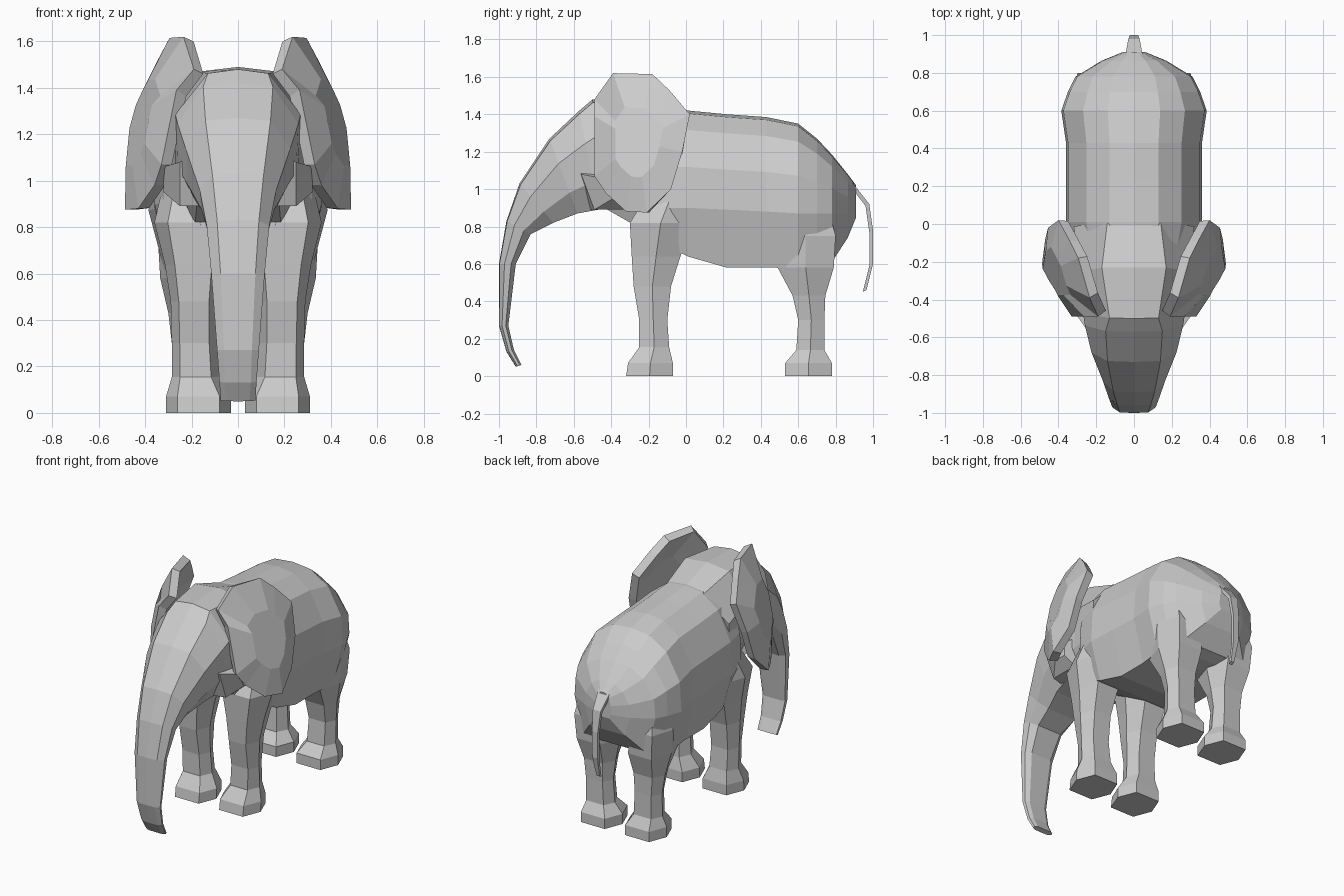
import bpy, bmesh
from mathutils import Vector

if "Cube" in bpy.data.objects:
    bpy.data.objects.remove(bpy.data.objects["Cube"])


def finish(name, bm, mirror=False, thickness=0):
    bmesh.ops.recalc_face_normals(bm, faces=bm.faces)
    mesh = bpy.data.meshes.new(name)
    bm.to_mesh(mesh)
    bm.free()
    obj = bpy.data.objects.new(name, mesh)
    bpy.context.collection.objects.link(obj)
    if thickness:
        sol = obj.modifiers.new("thickness", 'SOLIDIFY')
        sol.thickness = thickness
        sol.offset = -1
    if mirror:
        obj.modifiers.new("mirror", 'MIRROR')
    return obj


def bridge(bm, a, b):
    n = len(a)
    for i in range(n):
        j = (i + 1) % n
        bm.faces.new((a[i], a[j], b[j], b[i]))


def loft(name, rings, mirror=False):
    bm = bmesh.new()
    loops = [[bm.verts.new(p) for p in ring] for ring in rings]
    for a, b in zip(loops, loops[1:]):
        bridge(bm, a, b)
    bm.faces.new(loops[0])
    bm.faces.new(loops[-1])
    return finish(name, bm, mirror)


def symmetric(half):
    """Close a half section whose first and last points lie on x = 0."""
    return half + [(-x, y, z) for x, y, z in half[-2:0:-1]]


# Body: y, half width, back height, flank height, belly height
def body_ring(y, w, top, side, low):
    h = top - side
    return symmetric([(0, y, top), (.36 * w, y, top - .03 * h),
                      (.7 * w, y, top - .2 * h), (.97 * w, y, top - .58 * h),
                      (w, y, side), (.8 * w, y, low), (0, y, low)])


loft("body", [body_ring(*s) for s in (
    (-.30, .20, 1.30, .95, .81), (-.15, .32, 1.41, .90, .72),
    (.01, .36, 1.42, .90, .64), (.22, .36, 1.40, .89, .58),
    (.43, .36, 1.385, .88, .58), (.60, .385, 1.35, .87, .58),
    (.70, .35, 1.27, .87, .585), (.78, .31, 1.185, .87, .61),
    (.865, .17, 1.08, .87, .74), (.91, .06, 1.02, .88, .85))])


# Head and trunk: front y, z, rear y, z, front half width, full half width
def trunk_ring(fy, fz, by, bz, fw, w):
    f, b = Vector((0, fy, fz)), Vector((0, by, bz))

    def at(x, t):
        p = f.lerp(b, t)
        return (x, p.y, p.z)
    return symmetric([at(0, 0), at(fw, .03), at(w, .33), at(w * .96, .72),
                      at(w * .66, 1), at(0, 1)])


loft("head_and_trunk", [trunk_ring(*s) for s in (
    (.02, 1.41, -.08, .85, .14, .32), (-.23, 1.49, -.28, .81, .17, .28),
    (-.50, 1.48, -.42, .89, .13, .27), (-.57, 1.42, -.47, .89, .15, .26),
    (-.73, 1.27, -.58, .87, .14, .225), (-.89, 1.03, -.71, .82, .11, .165),
    (-.96, .83, -.83, .76, .09, .135), (-1, .60, -.91, .60, .075, .115),
    (-1, .27, -.95, .27, .06, .09), (-.96, .13, -.92, .14, .055, .08),
    (-.91, .05, -.88, .06, .05, .075))])

# Cheeks below the front edge of each ear: x, y range, z range
loft("cheek", [[(x, y0, z1), (x, y1, z1), (x, y1, z0), (x, y0 + .07, z0)]
               for x, y0, y1, z0, z1 in ((.17, -.58, -.25, .89, 1.12),
                                         (.25, -.56, -.28, .89, 1.08),
                                         (.32, -.46, -.30, .95, 1.06))],
     mirror=True)

# Ears: rim points (x, y, z), with a raised inner ring
rim = [Vector(p) for p in (
    (.265, -.49, 1.39), (.19, -.49, 1.48), (.235, -.39, 1.62), (.295, -.18, 1.615),
    (.34, -.09, 1.53), (.40, .02, 1.40), (.455, -.02, 1.20), (.47, -.08, 1.0),
    (.487, -.21, .875), (.43, -.32, .88), (.36, -.43, .98), (.33, -.49, 1.07))]
centre = sum(rim, Vector()) / len(rim) + Vector((.065, 0, 0))
bm = bmesh.new()
outer = [bm.verts.new(p) for p in rim]
inner = [bm.verts.new(p.lerp(centre, .5) + Vector((.03, 0, 0))) for p in rim]
bridge(bm, outer, inner)
bm.faces.new(inner)
ear = finish("ear", bm, mirror=True, thickness=.055)
if sum(p.normal.x for p in ear.data.polygons) < 0:
    ear.data.flip_normals()


# Legs: z, inner x, outer x, front y, rear y
def leg_ring(z, x0, x1, y0, y1):
    cx, rx, cy, ry = (x0 + x1) / 2, (x1 - x0) / 2, (y0 + y1) / 2, (y1 - y0) / 2
    return [(cx + u * rx, cy + v * ry, z) for u, v in
            ((1, 0), (.65, 1), (-.65, 1), (-1, 0), (-.65, -1), (.65, -1))]


loft("front_leg", [leg_ring(*s) for s in (
    (0, .03, .31, -.32, -.07), (.07, .03, .31, -.31, -.07),
    (.155, .08, .285, -.25, -.09), (.30, .09, .285, -.25, -.10),
    (.48, .09, .29, -.28, -.08), (.64, .07, .315, -.29, -.03),
    (.82, .03, .36, -.30, .03), (.95, .03, .33, -.22, .05))], mirror=True)
loft("back_leg", [leg_ring(*s) for s in (
    (0, .03, .31, .53, .78), (.07, .03, .31, .53, .78),
    (.14, .08, .285, .59, .74), (.30, .09, .285, .60, .74),
    (.43, .08, .30, .57, .745), (.58, .06, .335, .49, .79),
    (.75, .08, .345, .48, .80), (.90, .10, .31, .50, .76))], mirror=True)

# Tail: y, z, half width
loft("tail", [[(-w, y - .02, z - .01), (w, y - .02, z - .01), (w, y, z), (-w, y, z)]
              for y, z, w in ((.87, 1.06, .05), (.98, .92, .03), (1, .78, .022),
                              (1, .60, .02), (.965, .46, .012))])
